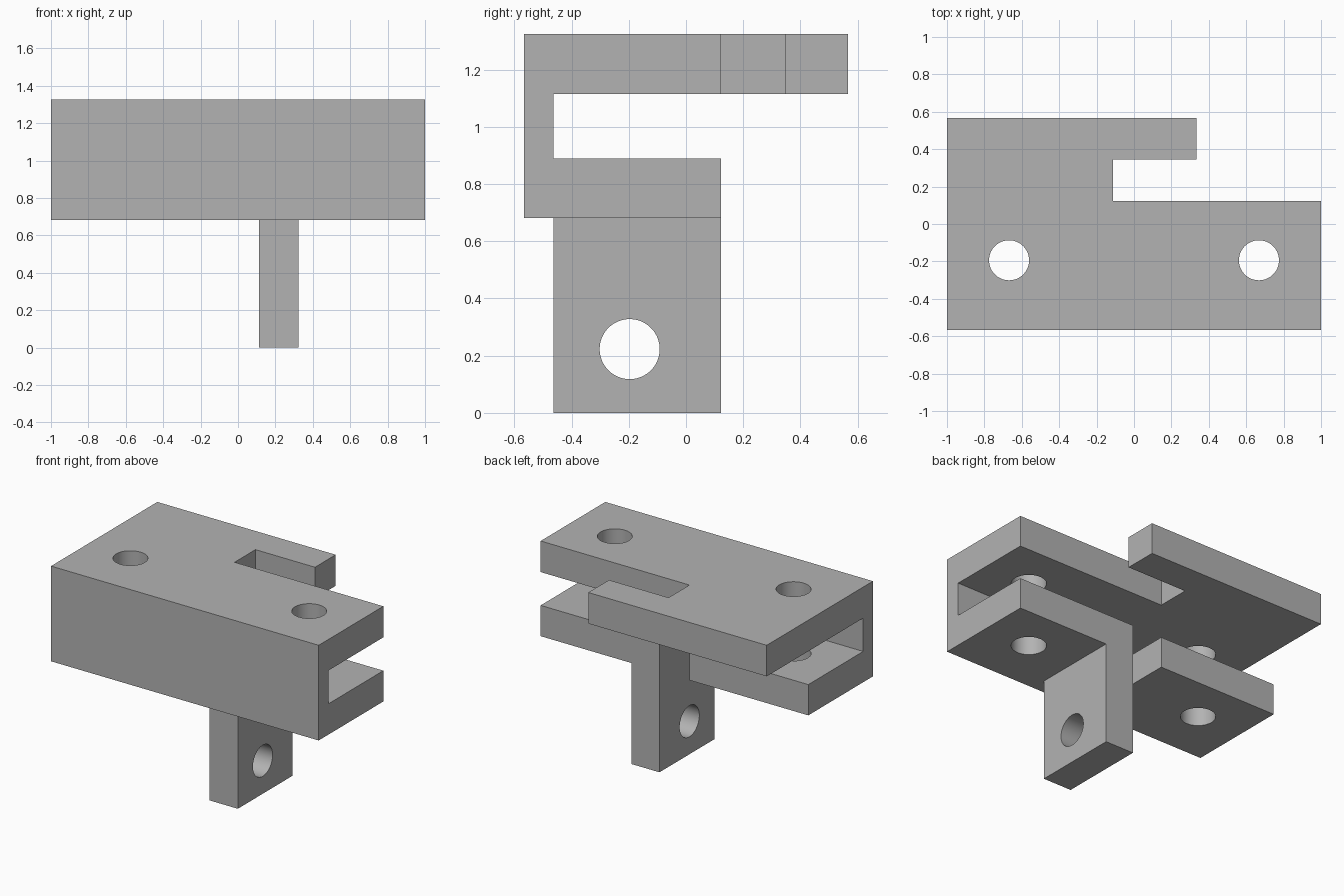
import bpy
import bmesh
from math import radians
from mathutils import Matrix, Vector

cube = bpy.data.objects.get("Cube")
if cube:
    bpy.data.objects.remove(cube, do_unlink=True)

steel = bpy.data.materials.new("plain grey")
steel.use_nodes = True
GREY = (0.45, 0.45, 0.45, 1)
steel.diffuse_color = GREY
steel.node_tree.nodes["Principled BSDF"].inputs["Base Color"].default_value = GREY


def to_object(bm, name):
    bmesh.ops.recalc_face_normals(bm, faces=bm.faces)
    mesh = bpy.data.meshes.new(name)
    bm.to_mesh(mesh)
    bm.free()
    mesh.materials.append(steel)
    obj = bpy.data.objects.new(name, mesh)
    bpy.context.collection.objects.link(obj)
    return obj


def prism(name, points, offset):
    """Extrude a flat outline along an offset."""
    bm = bmesh.new()
    face = bm.faces.new([bm.verts.new(p) for p in points])
    moved = bmesh.ops.extrude_face_region(bm, geom=[face])["geom"]
    bmesh.ops.translate(bm, vec=offset, verts=[v for v in moved if isinstance(v, bmesh.types.BMVert)])
    return to_object(bm, name)


def box(name, x0, x1, y0, y1, z0, z1):
    outline = [(x0, y0, z0), (x1, y0, z0), (x1, y1, z0), (x0, y1, z0)]
    return prism(name, outline, Vector((0, 0, z1 - z0)))


def rod(name, centre, radius, length, axis):
    bm = bmesh.new()
    turn = Vector((0, 0, 1)).rotation_difference(Vector(axis)).to_matrix().to_4x4()
    bmesh.ops.create_cone(bm, cap_ends=True, segments=64, radius1=radius, radius2=radius,
                          depth=length, matrix=Matrix.Translation(centre) @ turn)
    return to_object(bm, name)


def combine(target, other, operation):
    """Apply a boolean and drop the helper solid."""
    mod = target.modifiers.new(operation, "BOOLEAN")
    mod.operation, mod.solver, mod.object = operation, "EXACT", other
    bpy.context.view_layer.objects.active = target
    bpy.ops.object.modifier_apply(modifier=mod.name)
    bpy.data.objects.remove(other, do_unlink=True)


# Main levels
FRONT, WALL, EDGE, SLOT, BACK = -0.567, -0.463, 0.123, 0.346, 0.567
LOW, LOW_TOP, HIGH, TOP = 0.682, 0.89, 1.115, 1.325
NOTCH, TAB, HOOK = 0.112, 0.323, 0.333

# Channel: lower plate, front wall and upper plate
section = [(FRONT, LOW), (EDGE, LOW), (EDGE, LOW_TOP), (WALL, LOW_TOP),
           (WALL, HIGH), (BACK, HIGH), (BACK, TOP), (FRONT, TOP)]
bracket = prism("bracket", [(-1, y, z) for y, z in section], Vector((2, 0, 0)))

# Hook of the upper plate and the gap beside the tab
combine(bracket, box("slot_cut", -NOTCH, 2, EDGE, SLOT, 1, 2), "DIFFERENCE")
combine(bracket, box("corner_cut", HOOK, 2, EDGE, 1, 1, 2), "DIFFERENCE")
combine(bracket, box("gap_cut", -NOTCH, NOTCH, WALL, 1, 0.5, 1), "DIFFERENCE")

# Hanging tab, joined to the lower plate
combine(bracket, box("tab", NOTCH, TAB, WALL, EDGE, 0, LOW_TOP), "UNION")

# Merge flat neighbours
bm = bmesh.new()
bm.from_mesh(bracket.data)
bmesh.ops.remove_doubles(bm, verts=bm.verts, dist=0.0005)
bmesh.ops.dissolve_limit(bm, angle_limit=radians(1), verts=bm.verts, edges=bm.edges)
bm.to_mesh(bracket.data)
bm.free()

# Bolt holes through both plates, pin hole through the tab
for x in (-0.668, 0.668):
    combine(bracket, rod("bolt_cut", (x, -0.194, 1), 0.107, 2, (0, 0, 1)), "DIFFERENCE")
combine(bracket, rod("pin_cut", (0.2, -0.197, 0.223), 0.105, 1, (1, 0, 0)), "DIFFERENCE")

bpy.ops.object.select_all(action="DESELECT")
bracket.select_set(True)
bpy.context.view_layer.objects.active = bracket
bpy.ops.object.shade_smooth_by_angle(angle=radians(30))
